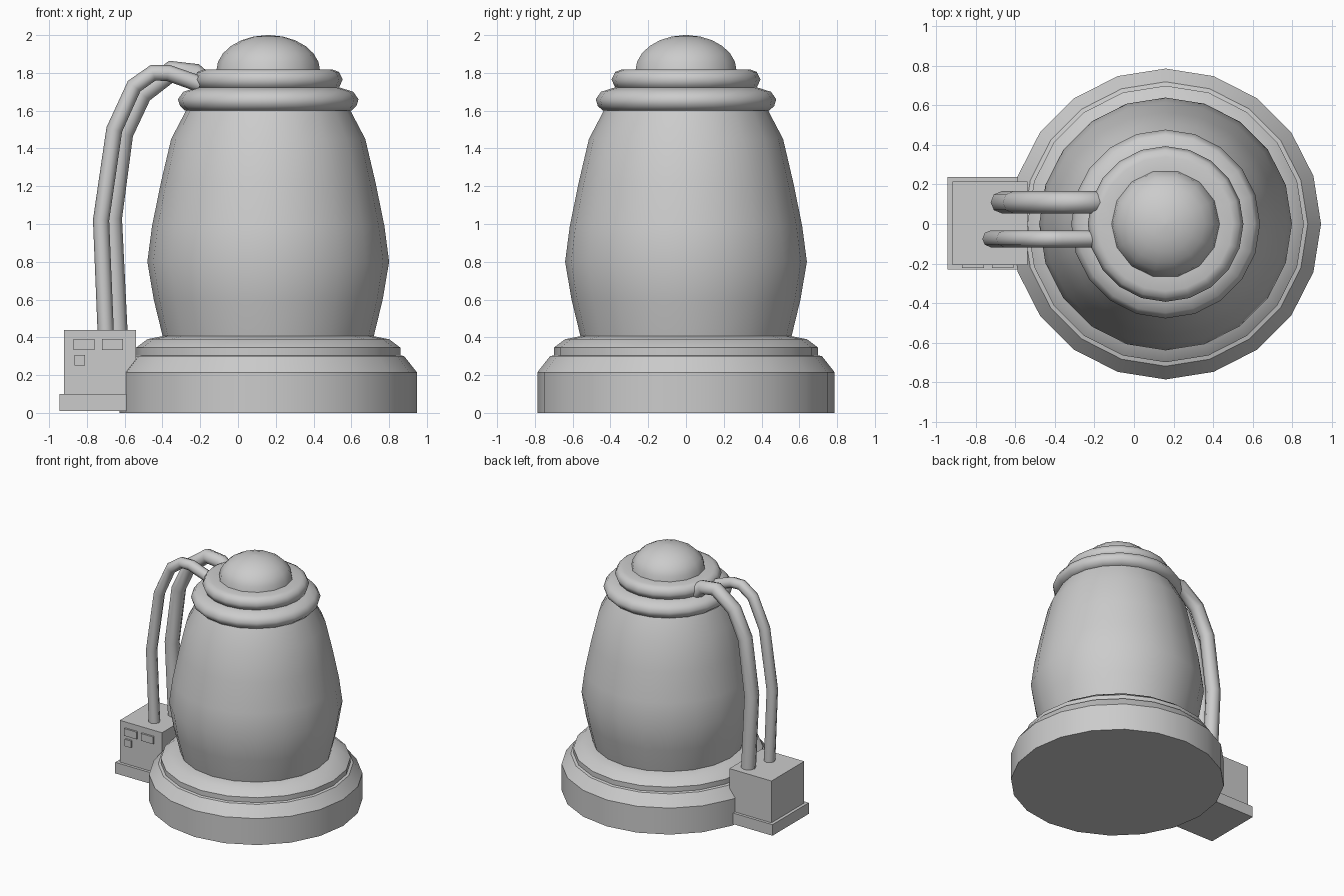
import bpy, math

if "Cube" in bpy.data.objects:
    bpy.data.objects.remove(bpy.data.objects["Cube"])

CX = 0.16  # axis of the round vessel


def finish(ob, angle):
    bpy.ops.object.select_all(action='DESELECT')
    ob.select_set(True)
    bpy.context.view_layer.objects.active = ob
    if ob.type == 'CURVE':
        bpy.ops.object.convert(target='MESH')
    bpy.ops.object.shade_smooth_by_angle(angle=math.radians(angle))


def lathe(name, profile, sides=20, angle=35):
    """Turn (radius, z) points, bottom to top, into a closed round solid."""
    verts, faces = [], []
    for r, z in profile:
        for i in range(sides):
            a = 2 * math.pi * i / sides
            verts.append((CX + r * math.cos(a), r * math.sin(a), z))
    for k in range(len(profile) - 1):
        for i in range(sides):
            j = (i + 1) % sides
            a, b = k * sides, (k + 1) * sides
            faces.append((a + i, a + j, b + j, b + i))
    faces.append(tuple(reversed(range(sides))))
    faces.append(tuple(range(len(verts) - sides, len(verts))))
    me = bpy.data.meshes.new(name)
    me.from_pydata(verts, [], faces)
    ob = bpy.data.objects.new(name, me)
    bpy.context.collection.objects.link(ob)
    finish(ob, angle)


def box(name, x0, x1, y0, y1, z0, z1):
    bpy.ops.mesh.primitive_cube_add(
        size=1, location=((x0 + x1) / 2, (y0 + y1) / 2, (z0 + z1) / 2))
    ob = bpy.context.object
    ob.name = name
    ob.scale = (x1 - x0, y1 - y0, z1 - z0)


def pipe(name, y, radius, path):
    cu = bpy.data.curves.new(name, 'CURVE')
    cu.dimensions = '3D'
    cu.bevel_depth = radius
    cu.bevel_resolution = 2
    cu.use_fill_caps = True
    sp = cu.splines.new('POLY')
    sp.points.add(len(path) - 1)
    for p, (x, z) in zip(sp.points, path):
        p.co = (x, y, z, 1)
    ob = bpy.data.objects.new(name, cu)
    bpy.context.collection.objects.link(ob)
    finish(ob, 50)


# Stepped base
lathe("base", [(0.787, 0), (0.787, 0.215), (0.72, 0.30), (0.70, 0.305),
               (0.70, 0.345), (0.64, 0.39), (0.54, 0.41)])

# Barrel body
lathe("body", [(0.555, 0.39), (0.606, 0.60), (0.64, 0.80), (0.615, 0.99),
               (0.568, 1.22), (0.514, 1.45), (0.43, 1.61)])

# Rolled collars
lathe("lower_collar", [(0.40, 1.598), (0.44, 1.60), (0.467, 1.625),
                       (0.478, 1.66), (0.45, 1.70), (0.38, 1.722)], angle=60)
lathe("upper_collar", [(0.35, 1.715), (0.375, 1.722), (0.394, 1.765),
                       (0.375, 1.805), (0.34, 1.818), (0.26, 1.818)], angle=60)

# Dome cap
dome = [(0.275 * math.cos(t), 1.81 + 0.19 * math.sin(t))
        for t in (math.radians(88 * k / 6) for k in range(7))]
lathe("dome", dome, sides=14, angle=60)

# Control box with plinth and front buttons
box("control_box", -0.92, -0.54, -0.207, 0.214, 0.05, 0.44)
box("box_plinth", -0.945, -0.56, -0.23, 0.237, 0.01, 0.10)
for i, (x0, x1, z0, z1) in enumerate([(-0.87, -0.76, 0.333, 0.392),
                                      (-0.72, -0.61, 0.333, 0.392),
                                      (-0.865, -0.81, 0.25, 0.306)]):
    box(f"button_{i + 1}", x0, x1, -0.222, -0.20, z0, z1)

# Two hoses from the box to the upper collar
pipe("thin_hose", -0.075, 0.043,
     [(-0.70, 0.42), (-0.725, 1.02), (-0.655, 1.50), (-0.55, 1.73),
      (-0.45, 1.80), (-0.37, 1.80), (-0.20, 1.74)])
pipe("thick_hose", 0.11, 0.056,
     [(-0.64, 0.42), (-0.67, 1.03), (-0.61, 1.48), (-0.51, 1.69),
      (-0.35, 1.81), (-0.23, 1.795), (-0.17, 1.74)])
